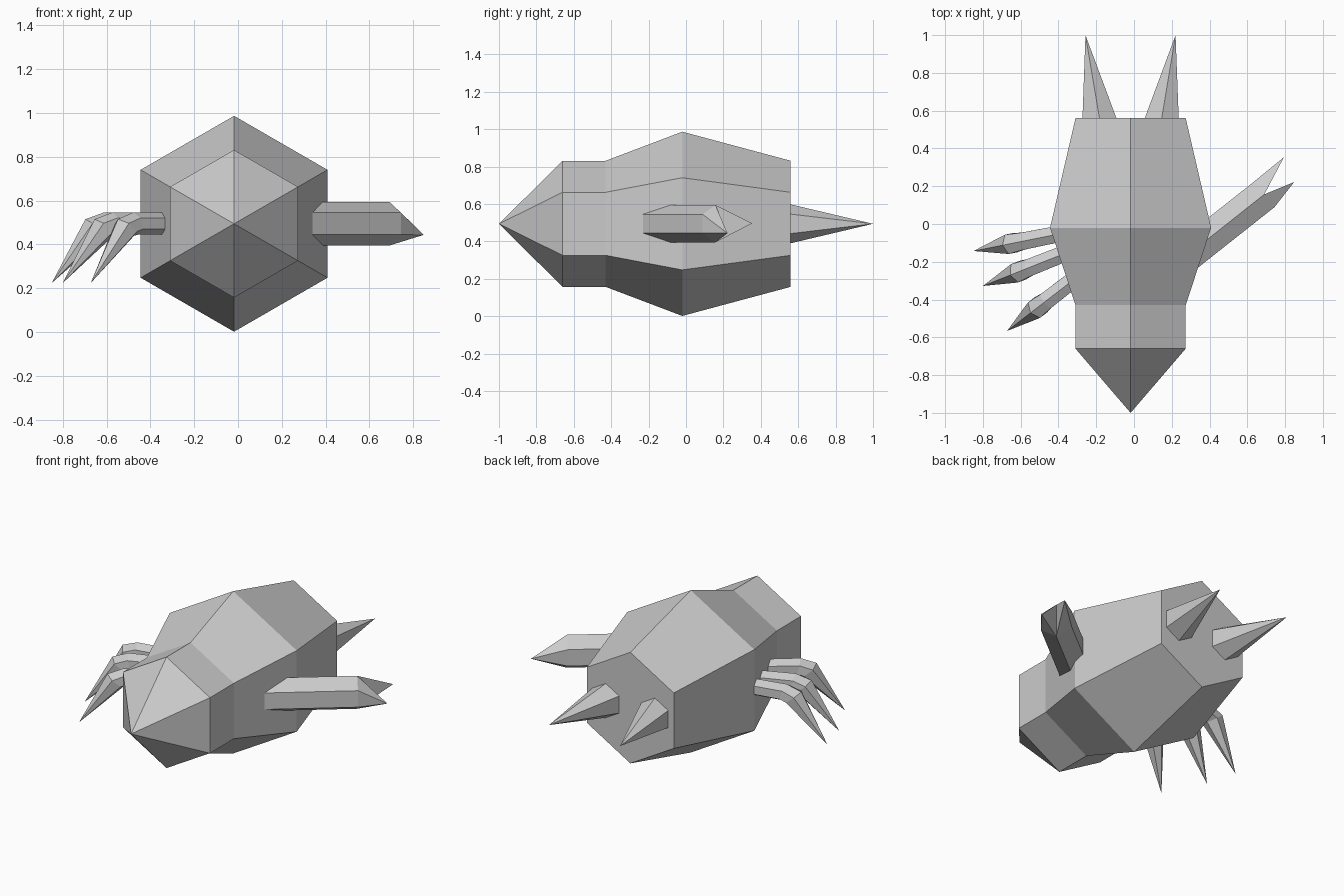
import bpy, bmesh, math
from mathutils import Vector

if "Cube" in bpy.data.objects:
    bpy.data.objects.remove(bpy.data.objects["Cube"])

UP = Vector((0, 0, 1))


def ring(center, axis, radius):
    """Hexagon around an axis, with one corner pointing up."""
    axis = Vector(axis).normalized()
    side = axis.cross(UP).normalized()
    up = side.cross(axis)
    return [Vector(center) + radius * (math.sin(i * math.pi / 3) * side
            + math.cos(i * math.pi / 3) * up) for i in range(6)]


def loft(name, rings, tips):
    """Skin hexagon rings, then close the end to one tip or a split pair."""
    bm = bmesh.new()
    vr = [[bm.verts.new(p) for p in r] for r in rings]
    bm.faces.new(vr[0])
    for a, b in zip(vr, vr[1:]):
        for i in range(6):
            j = (i + 1) % 6
            bm.faces.new((a[i], a[j], b[j], b[i]))
    last = vr[-1]
    groups = [last] if len(tips) == 1 else [last[:4], last[3:] + last[:1]]
    for tip, group in zip(tips, groups):
        t = bm.verts.new(tip)
        for i, v in enumerate(group):
            bm.faces.new((v, group[(i + 1) % len(group)], t))
    bmesh.ops.recalc_face_normals(bm, faces=bm.faces)
    mesh = bpy.data.meshes.new(name)
    bm.to_mesh(mesh)
    bm.free()
    obj = bpy.data.objects.new(name, mesh)
    bpy.context.collection.objects.link(obj)
    return obj


# Body: hexagonal hull from flat rear to pointed nose
CX, CZ = -0.018, 0.4945
loft("body", [ring((CX, y, CZ), (0, -1, 0), r) for y, r in
              ((0.56, 0.337), (-0.02, 0.4925), (-0.43, 0.337), (-0.66, 0.337))],
     [(CX, -1, CZ)])

# Rear spikes leaning outward
for name, bx, tx in (("rear_spike_left", -0.182, -0.257), ("rear_spike_right", 0.146, 0.22)):
    loft(name, [ring((bx, 0.555, CZ), (0, 1, 0), 0.105)], [(tx, 1, CZ)])

# Large arm ending in two pincer points
arm = Vector((0.784, 0.62, 0))
end = Vector((0.69, 0.157, 0.495))
loft("pincer_arm", [ring(end - 0.55 * arm, arm, 0.1), ring(end, arm, 0.1)],
     [(0.848, 0.222, 0.444), (0.794, 0.354, 0.497)])

# Three bent legs: straight upper part, elbow, then a sharp tapering claw
legs = (((-0.85, -0.143), 11.3), ((-0.8, -0.328), 21.7), ((-0.672, -0.566), 37.6))
for n, ((tx, ty), deg) in enumerate(legs, 1):
    a = math.radians(deg)
    out = Vector((-math.cos(a), -math.sin(a), 0))
    tip = Vector((tx, ty, 0.224))

    def at(dist, z):
        return Vector((tx, ty, z)) - dist * out

    loft(f"leg_{n}", [ring(at(0.48, 0.495), out, 0.05),
                      ring(at(0.26, 0.496), out - 0.28 * UP, 0.053),
                      ring(at(0.2035, 0.478), tip - at(0.2035, 0.478), 0.06)],
         [tip])
